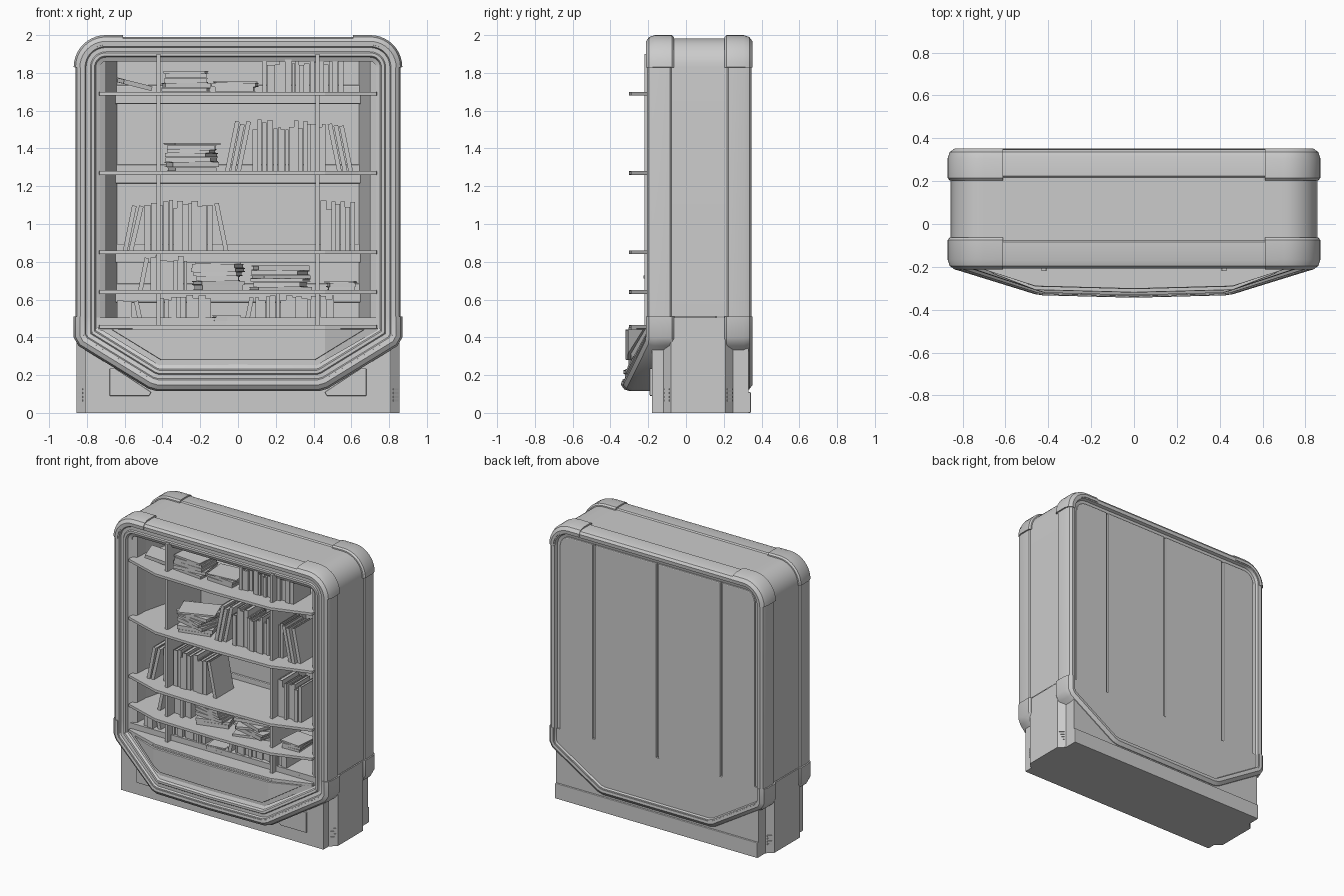
import bpy, bmesh, math, random
from mathutils import Matrix, Vector

if "Cube" in bpy.data.objects:
    bpy.data.objects.remove(bpy.data.objects["Cube"])
random.seed(7)

def finish(name, bm, bevel=0, smooth=False):
    bmesh.ops.recalc_face_normals(bm, faces=bm.faces)
    me = bpy.data.meshes.new(name)
    bm.to_mesh(me)
    bm.free()
    ob = bpy.data.objects.new(name, me)
    bpy.context.collection.objects.link(ob)
    if bevel:
        m = ob.modifiers.new("bevel", 'BEVEL')
        m.width, m.segments, m.limit_method = bevel, 2, 'ANGLE'
    if smooth:
        bpy.ops.object.select_all(action='DESELECT')
        ob.select_set(True)
        bpy.context.view_layer.objects.active = ob
        bpy.ops.object.shade_smooth_by_angle(angle=math.radians(32))
    return ob

def add_box(bm, lo, hi, mat=Matrix()):
    c = [(a + b) / 2 for a, b in zip(lo, hi)]
    s = [b - a for a, b in zip(lo, hi)]
    bmesh.ops.create_cube(bm, size=1, matrix=mat @ Matrix.Translation(c) @ Matrix.Diagonal((*s, 1)))

def box(name, lo, hi, bevel=0):
    bm = bmesh.new()
    add_box(bm, lo, hi)
    return finish(name, bm, bevel)

def prism(name, pts, axis, a, b, bevel=0):
    """Extrude a 2D outline along y (x,z outline) or z (x,y outline)."""
    bm = bmesh.new()
    put = (lambda p, t: (p[0], t, p[1])) if axis == 'y' else (lambda p, t: (p[0], p[1], t))
    f = bm.faces.new([bm.verts.new(put(p, a)) for p in pts])
    ext = bmesh.ops.extrude_face_region(bm, geom=[f])
    d = Vector((0, b - a, 0)) if axis == 'y' else Vector((0, 0, b - a))
    bmesh.ops.translate(bm, vec=d, verts=[v for v in ext['geom'] if isinstance(v, bmesh.types.BMVert)])
    return finish(name, bm, bevel)

# Cabinet outline, right half from bottom centre to top centre, then mirrored
half = [(0, .115), (.43, .115), (.475, .128), (.845, .355), (.87, .40), (.87, .51)]
half += [(.70 + .17 * math.cos(t * math.pi / 20), 1.83 + .17 * math.sin(t * math.pi / 20)) for t in range(11)]
half += [(.61, 2), (0, 2)]
outline = half + [(-x, z) for x, z in half[-2:0:-1]]
N, H = len(outline), len(half)

def inset(d):
    out = []
    for i in range(N):
        p, q, r = (Vector(outline[(i + k) % N]) for k in (-1, 0, 1))
        a, b = (q - p).normalized(), (r - q).normalized()
        n1, n2 = Vector((-a.y, a.x)), Vector((-b.y, b.x))
        out.append(q + (n1 + n2) * d / (1 + n1.dot(n2)))
    return out

def bow(x, edge, deep):
    """Forward bulge of the lower front in plan."""
    x = abs(x)
    return -deep * min(1, max(0, (edge - x) / (edge - .46))) - .012 * max(0, 1 - x / .46)

def loft(name, profile, idx=None, ring=True, front=True, closed=True):
    """Sweep (inset, y) profile points along the outline."""
    bm = bmesh.new()
    full = idx is None
    idx = list(range(N)) if full else [i % N for i in idx]
    rows = []
    for d, y in profile:
        c, row = inset(d), []
        for i in idx:
            s = 0
            if front and outline[i][1] < .5:
                s = bow(outline[i][0], .86, .12) * min(1, max(0, (-.07 - y) / .05))
            row.append(bm.verts.new((c[i].x, y + s if front else .14 - y, c[i].y)))
        rows.append(row)
    P, n = len(rows), len(idx)
    for j in range(P if closed else P - 1):
        for i in range(n if full else n - 1):
            a, b, k = rows[j], rows[(j + 1) % P], (i + 1) % n
            bm.faces.new((a[i], a[k], b[k], b[i]))
    if closed and not full:
        for e in (0, -1):
            bm.faces.new([r[e] for r in rows])
    return finish(name, bm, smooth=True)

# Front and back frames, with thicker sleeves at the corners and bottom
front_prof = [(.02, -.075), (.01, -.085), (.01, -.17), (.018, -.195), (.035, -.207), (.06, -.205), (.066, -.192),
              (.088, -.192), (.094, -.2), (.11, -.2), (.117, -.182), (.14, -.172), (.14, -.08)]
back_prof = [(.02, -.075), (.01, -.085), (.01, -.17), (.018, -.195), (.035, -.207), (.06, -.205), (.068, -.185),
             (.09, -.18), (.09, -.08)]
sleeve = [(.03, -.062), (.01, -.064), (0, -.075), (0, -.165), (.01, -.195), (.033, -.212), (.052, -.21), (.055, -.1)]
spans = {"upper_right": range(6, H - 1), "upper_left": range(H, N - 5), "lower": range(-5, 6)}
for side, prof, fr in (("front", front_prof, True), ("back", back_prof, False)):
    loft(side + "_frame", prof, front=fr)
    for part, span in spans.items():
        loft(f"{side}_{part}_sleeve", sleeve, span, front=fr)

# Outer skin between the frames
loft("body_skin", [(.018, -.12), (.018, .26)], range(5, N - 4), front=False, closed=False).location.y = 0

def clipped(name, d, x0, x1, z0, z1, y0, y1, edge=0, deep=0, bevel=.006):
    """Panel cut out of the inset outline; optionally bowed forward."""
    bm = bmesh.new()
    bm.faces.new([bm.verts.new((p.x, y0, p.y)) for p in inset(d)])
    for co, no, clear in (((x0, 0, 0), (-1, 0, 0), True), ((x1, 0, 0), (1, 0, 0), True), ((0, 0, z0), (0, 0, -1), True),
                          ((0, 0, z1), (0, 0, 1), True), ((-.46, 0, 0), (1, 0, 0), False),
                          ((.46, 0, 0), (1, 0, 0), False), ((0, 0, 0), (1, 0, 0), False)):
        if clear or deep:
            bmesh.ops.bisect_plane(bm, geom=bm.verts[:] + bm.edges[:] + bm.faces[:], dist=1e-5,
                                   plane_co=co, plane_no=no, clear_outer=clear)
    ext = bmesh.ops.extrude_face_region(bm, geom=bm.faces[:])
    for v in ext['geom']:
        if isinstance(v, bmesh.types.BMVert):
            v.co.y = y1 + (bow(v.co.x, edge, deep) if deep else 0)
    return finish(name, bm, bevel)

# Back panels with seams between them
clipped("back_core", .085, -1, 1, 0, 3, .27, .312, bevel=0)
xs = [-.9, -.51, 0, .51, .9]
for r, (z0, z1) in enumerate(((0, .462), (.478, 3))):
    for c in range(4):
        clipped(f"back_panel_{r}_{c}", .09, xs[c] + .008, xs[c + 1] - .008, z0, z1, .29, .33)

# Bowed lower front panel with a raised plate
clipped("lower_front_panel", .135, -1, 1, 0, .452, -.1, -.192, .74, .1, 0)
clipped("lower_front_plate", .165, -.69, .69, 0, .442, -.12, -.2, .74, .108, .005)

# Base with stepped corners, plinth, plates and vents
q = [(.81, -.18), (.81, -.12), (.855, -.08), (.855, .21), (.81, .25), (.81, .33)]
prism("base", q + [(-x, y) for x, y in q[::-1]], 'z', 0, .505)
box("base_back_strip", (-.81, .3, 0), (.81, .343, .11), .004)
for s in (-1, 1):
    prism("base_corner_plate", [(s * .68, .09), (s * .68, .235), (s * .65, .235), (s * .46, .11), (s * .47, .09)],
          'y', -.175, -.192, .004)
    bm = bmesh.new()
    for y, turn in ((-.1, 1), (.23, -1)):
        m = Matrix.Translation((s * .833, y, 0)) @ Matrix.Rotation(s * turn * math.radians(45), 4, 'Z')
        for k in range(4):
            add_box(bm, (-.018, -.004, .06 + k * .02), (.018, .004, .07 + k * .02), m)
    finish("base_vents", bm)

# Interior lining and ceiling
w = [(.735, -.17), (.70, -.15), (.695, -.06), (.64, .16)]
w += [(-x, y) for x, y in w[::-1]]
bm = bmesh.new()
lo, hi = ([bm.verts.new((x, y, z)) for x, y in w] for z in (.45, 1.9))
for i in range(len(w) - 1):
    bm.faces.new((lo[i], lo[i + 1], hi[i + 1], hi[i]))
finish("interior_lining", bm)
box("ceiling", (-.735, -.17, 1.885), (.735, .17, 1.91))

# Shelves with bowed fronts, back rails, and dividers
shelf_z = [.455, .64, .85, 1.27, 1.69]
plan = [(x, -.2 + bow(x, .74, .09)) for x in (-.735, -.46, 0, .46, .735)]
plan += [(.735, -.12), (.64, .17), (-.64, .17), (-.735, -.12)]
for z in shelf_z:
    prism("shelf", plan, 'z', z - .01, z + .01, .002)
    box("shelf_back_rail", (-.65, .145, z), (.65, .165, z + .045), .006)
    if z > .5:
        box("shelf_support", (-.65, .125, z - .055), (.65, .165, z), .006)
for s in (-1, 1):
    box("divider", (s * .42 - .011, -.22, .455), (s * .42 + .011, .165, 1.9), .002)

def book(bm, m, t, h, d):
    """Covers, spine and recessed page block; spine faces -y."""
    c = min(.004, t * .2)
    for x in (-t / 2, t / 2 - c):
        add_box(bm, (x, 0, 0), (x + c, d, h), m)
    add_box(bm, (-t / 2 + c, 0, 0), (t / 2 - c, c, h), m)
    add_box(bm, (-t / 2 + c, c, .005), (t / 2 - c, d - .006, h - .005), m)

def upright(x, x1, z, h, left=0, right=0):
    """Row of standing books, with some leaning inward at either end."""
    bm = bmesh.new()
    z += .01
    reach = h * .2
    def lean(px, sgn, k):
        m = Matrix.Translation((px, random.uniform(-.18, -.15), z)) @ Matrix.Rotation(sgn * (.2 + .03 * k), 4, 'Y')
        book(bm, m @ Matrix.Translation((sgn * .013, 0, 0)), .024, h * random.uniform(.88, 1), .2)
    for k in range(left):
        lean(x + .03 * (left - 1 - k), 1, left - 1 - k if left < 3 else 0)
    for k in range(right):
        lean(x1 - .03 * k, -1, 0)
    x += left * .03 + reach * (left > 0)
    x1 -= right * .03 + reach * (right > 0)
    while x < x1 - .012:
        t = min(random.uniform(.016, .036), x1 - x)
        book(bm, Matrix.Translation((x + t / 2, random.uniform(-.18, -.14), z)), t - .001,
             h * random.uniform(.8, 1), random.uniform(.17, .2))
        x += t
    finish("standing_books", bm)

def stack(x0, x1, z, top, yaw=.12):
    """Pile of flat books, each turned a little."""
    bm = bmesh.new()
    z += .01
    while z < top - .008:
        t = min(random.uniform(.016, .028), top - z)
        h = (x1 - x0) * random.uniform(.8, .95)
        m = Matrix.Translation(((x0 + x1) / 2, -.09, z + t / 2)) @ Matrix.Rotation(random.uniform(-yaw, yaw), 4, 'Z')
        book(bm, m @ Matrix.Rotation(math.pi / 2, 4, 'Y') @ Matrix.Translation((0, -.09, -h / 2)), t - .001, h, .18)
        z += t
    finish("stacked_books", bm)

# Books, shelf by shelf from the top
a, b, c, d, e = shelf_z[::-1]
upright(.13, .57, a, .175)
stack(-.41, -.14, a, 1.81)
stack(-.14, .11, a, 1.755)
bm = bmesh.new()
m = Matrix.Translation((-.53, -.18, 1.735)) @ Matrix.Rotation(.25, 4, 'Y') @ Matrix.Rotation(.3, 4, 'Z')
book(bm, m @ Matrix.Rotation(math.pi / 2, 4, 'Y') @ Matrix.Translation((0, 0, -.08)), .025, .16, .14)
finish("tilted_book", bm)
upright(-.07, .61, b, .275, 3, 3)
stack(-.38, -.11, b, 1.43, .4)
upright(-.61, -.05, c, .27, 2, 1)
upright(.435, .63, c, .27)
upright(-.53, -.27, d, .185, 1)
stack(-.24, .03, d, .80, .3)
stack(.07, .38, d, .78, .5)
stack(.46, .63, d, .70)
upright(-.64, -.50, e, .15, 0, 1)
upright(-.41, -.14, e, .165)
stack(-.14, .02, e, .515)
upright(.03, .51, e, .165, 1)
stack(.52, .66, e, .49)
